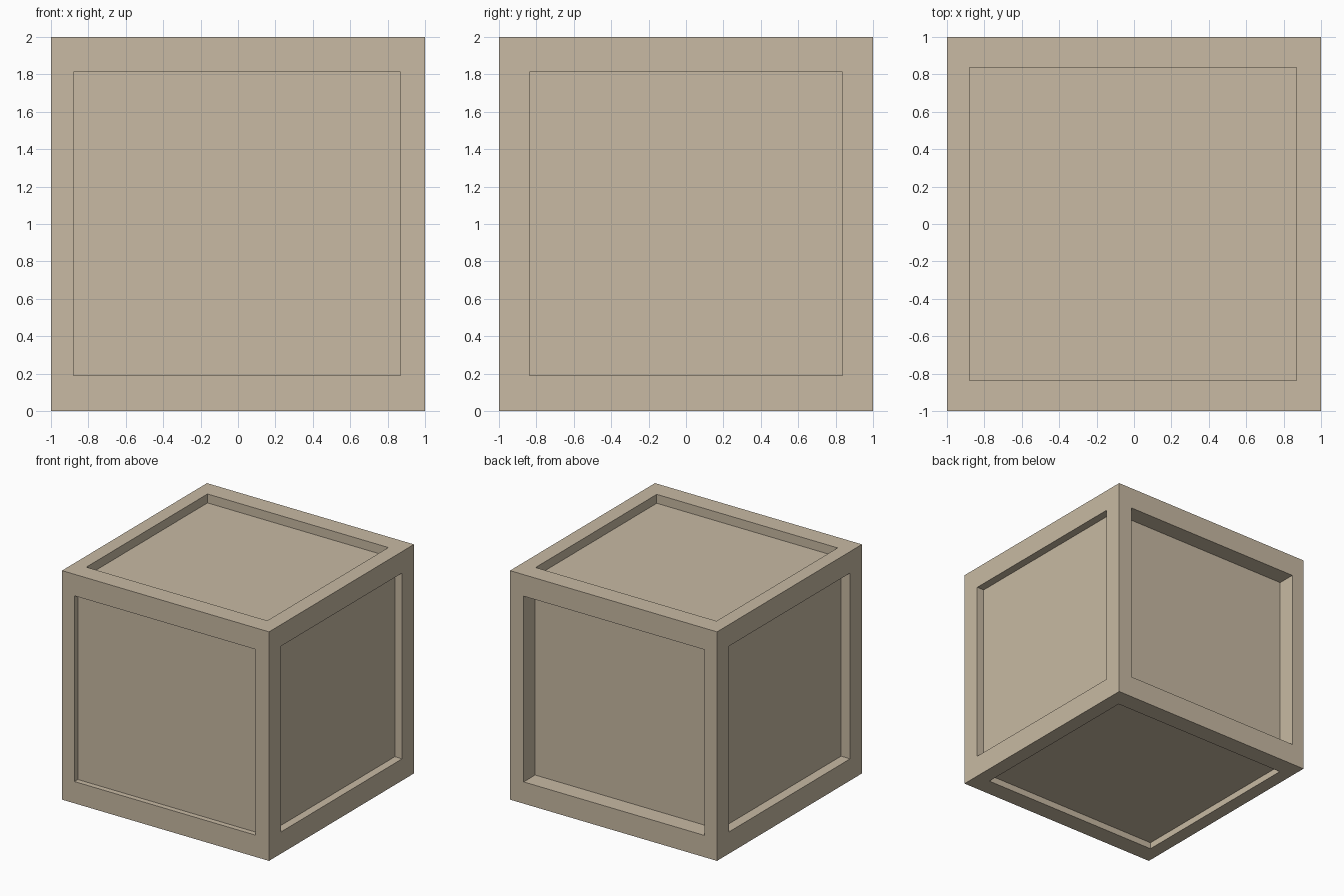
import bpy, bmesh
from itertools import product
from mathutils import Vector

if "Cube" in bpy.data.objects:
    bpy.data.objects.remove(bpy.data.objects["Cube"])

tan = bpy.data.materials.new("warm tan")
tan.diffuse_color = (0.578, 0.491, 0.366, 1)
tan.use_nodes = True
tan.node_tree.nodes["Principled BSDF"].inputs["Base Color"].default_value = tan.diffuse_color


def finish(name, bm):
    bmesh.ops.recalc_face_normals(bm, faces=bm.faces)
    me = bpy.data.meshes.new(name)
    bm.to_mesh(me)
    bm.free()
    me.materials.append(tan)
    ob = bpy.data.objects.new(name, me)
    bpy.context.collection.objects.link(ob)
    return ob


# Frame: a 3x3x3 grid of cells, keeping only the corner and edge cells
cuts = [(-1, -0.88, 0.868, 1), (-1, -0.836, 0.836, 1), (0, 0.19, 1.812, 2)]


def solid(c):
    return all(0 <= i <= 2 for i in c) and sum(i == 1 for i in c) <= 1


bm = bmesh.new()
for cell in product(range(3), repeat=3):
    if not solid(cell):
        continue
    for axis, side in product(range(3), (0, 1)):
        near = list(cell)
        near[axis] += 2 * side - 1
        if solid(near):
            continue
        u, v = (axis + 1) % 3, (axis + 2) % 3
        quad = []
        for a, b in ((0, 0), (1, 0), (1, 1), (0, 1)):
            g = list(cell)
            g[axis] += side
            g[u] += a
            g[v] += b
            quad.append(bm.verts.new([cuts[k][g[k]] for k in range(3)]))
        bm.faces.new(quad if side else quad[::-1])
bmesh.ops.remove_doubles(bm, verts=bm.verts, dist=0.0001)
finish("crate_frame", bm)

# Core: its faces are the recessed panels, each set back by its own depth
lo, hi = Vector((-0.913, -0.953, 0.057)), Vector((0.93, 0.842, 1.922))
bm = bmesh.new()
bmesh.ops.create_cube(bm, size=1)
for vert in bm.verts:
    vert.co = [lo[k] if vert.co[k] < 0 else hi[k] for k in range(3)]
finish("inner_panels", bm)
